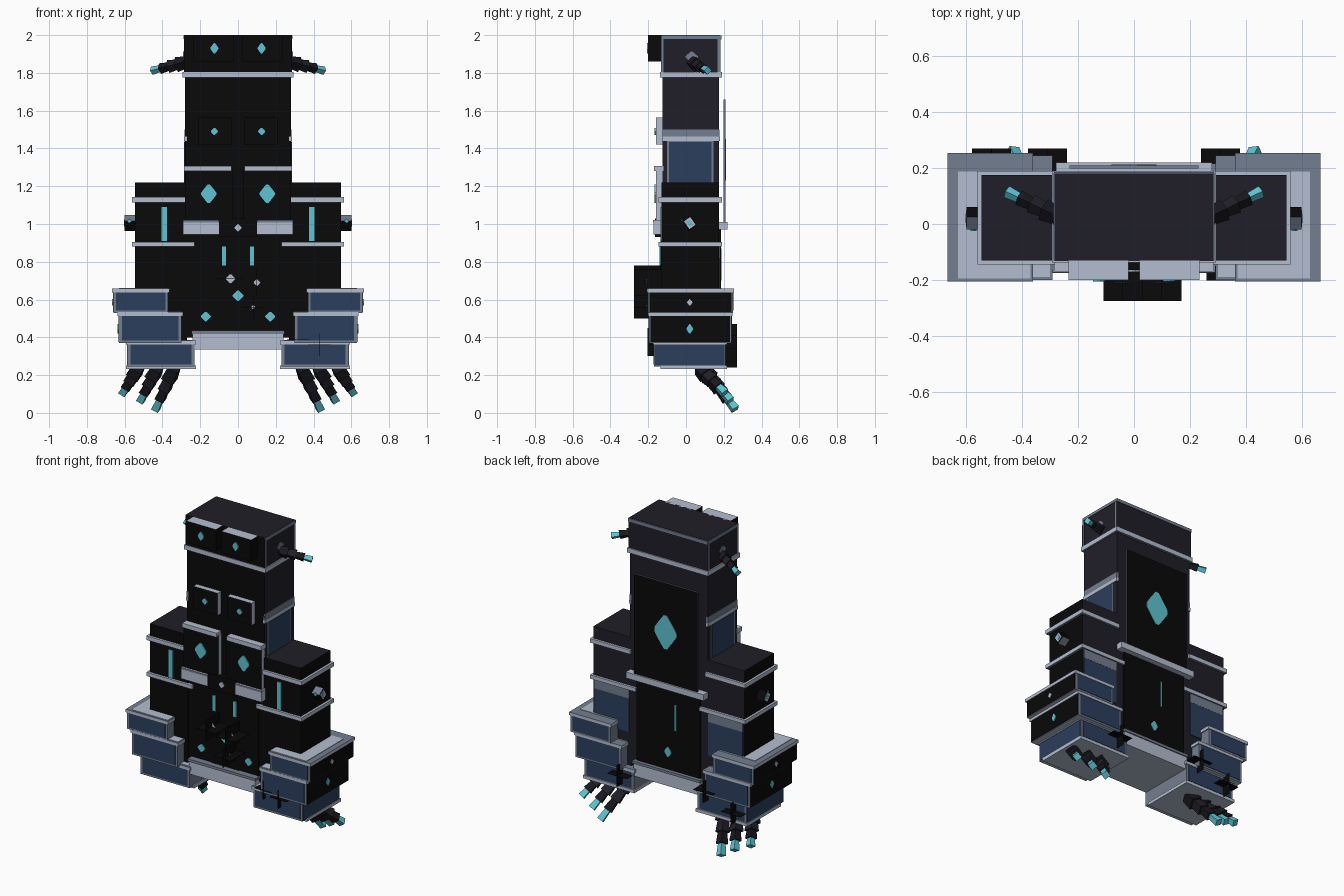
import bpy, bmesh
from mathutils import Vector, Matrix

if "Cube" in bpy.data.objects:
    bpy.data.objects.remove(bpy.data.objects["Cube"])


def lin(c):
    return c / 12.92 if c <= 0.04045 else ((c + 0.055) / 1.055) ** 2.4


MATS = {}
for name, hx in {"black": "090909", "dark_violet": "201E28", "navy": "2B3E5C", "light_grey": "B4BED0",
                 "mid_grey": "747E90", "teal": "5EC5D2", "charcoal": "18171E"}.items():
    m = bpy.data.materials.new(name)
    m.diffuse_color = [lin(int(hx[i:i + 2], 16) / 255) for i in (0, 2, 4)] + [1]
    m.use_nodes = True
    m.node_tree.nodes["Principled BSDF"].inputs["Base Color"].default_value = m.diffuse_color
    MATS[name] = m


def finish(name, bm, mat, rule=None):
    """Make the object; rule maps f/b/s/t/u (front, back, side, top, under) to colours."""
    bmesh.ops.recalc_face_normals(bm, faces=bm.faces)
    names = [mat] + sorted(set((rule or {}).values()) - {mat})
    for f in bm.faces:
        n = f.normal
        if abs(n.z) > 0.7:
            k = "t" if n.z > 0 else "u"
        elif abs(n.x) > 0.7:
            k = "s"
        else:
            k = "f" if n.y < 0 else "b"
        f.material_index = names.index((rule or {}).get(k, mat))
    me = bpy.data.meshes.new(name)
    bm.to_mesh(me)
    bm.free()
    for n in names:
        me.materials.append(MATS[n])
    ob = bpy.data.objects.new(name, me)
    bpy.context.collection.objects.link(ob)
    return ob


def box(name, x, y, z, mat, rule=None):
    bm = bmesh.new()
    bmesh.ops.create_cube(bm, size=1)
    for v in bm.verts:
        v.co = [(a[0] + a[1]) / 2 + c * abs(a[1] - a[0]) for a, c in zip((x, y, z), v.co)]
    return finish(name, bm, mat, rule)


def pair(name, x, y, z, mat, rule=None):
    for s, side in ((1, "right"), (-1, "left")):
        box(f"{name}_{side}", (s * x[0], s * x[1]), y, z, mat, rule)


def gem(name, c, w, h, axis="y", mat="teal", t=0.006):
    """Thin eight-sided diamond plate facing the given axis."""
    bm = bmesh.new()
    pts = [(.15, 1), (.65, .5), (1, .12), (1, -.12), (.65, -.5), (.15, -1)]
    pts += [(-a, -b) for a, b in pts]
    vs = []
    for a, b in pts:
        p = (a * w / 2, -t / 2, b * h / 2) if axis == "y" else (-t / 2, a * w / 2, b * h / 2)
        vs.append(bm.verts.new(Vector(c) + Vector(p)))
    face = bm.faces.new(vs)
    ext = bmesh.ops.extrude_face_region(bm, geom=[face])["geom"]
    d = (0, t, 0) if axis == "y" else (t, 0, 0)
    bmesh.ops.translate(bm, vec=d, verts=[g for g in ext if isinstance(g, bmesh.types.BMVert)])
    finish(name, bm, mat)


def claw(name, a, b, w0, w1):
    """Jointed tapering finger from a to b with a teal tip."""
    a, b = Vector(a), Vector(b)
    d = b - a
    rot = d.to_track_quat("Z", "Y").to_matrix().to_4x4()
    for i in range(4):
        w = w0 + (w1 - w0) * i / 3
        bm = bmesh.new()
        mat = Matrix.Translation(a + d * (i + .5) / 4) @ rot
        bmesh.ops.create_cone(bm, cap_ends=True, segments=4, radius1=w * .6, radius2=w * .75,
                              depth=d.length / 4 * 1.05, matrix=mat)
        finish(f"{name}_joint_{i}", bm, ("charcoal", "dark_violet", "charcoal", "teal")[i])


def cross(name, x, z, y, r):
    """Plus-shaped ornament of two very thin crossing plates."""
    box(name + "_upright", (x - .001, x + .001), y, (z - r, z + r), "black")
    box(name + "_bar", (x - r, x + r), y, (z - .001, z + .001), "black")


# Central tower and head
box("torso", (-.28, .28), (-.125, .175), (.4, 1.79), "black", {"s": "dark_violet", "b": "dark_violet"})
box("head", (-.285, .285), (-.13, .18), (1.8, 2), "black",
    {"t": "dark_violet", "s": "dark_violet", "b": "dark_violet"})
box("head_band", (-.293, .293), (-.137, .19), (1.775, 1.805), "light_grey", {"u": "mid_grey"})
for i, yy in enumerate(((-.132, -.118), (.168, .182))):
    box(f"head_edge_{i}", (-.287, .287), yy, (1.8, 1.995), "mid_grey", {"f": "black", "b": "dark_violet"})
pair("head_rim", (.28, .289), (-.13, .182), (1.98, 1.998), "mid_grey")
box("head_rear_rim", (-.287, .287), (.175, .187), (1.978, 1.998), "mid_grey")
pair("brow_plate", (.02, .235), (-.2, -.12), (1.86, 2), "black", {"t": "light_grey"})
pair("flank_band", (.27, .283), (-.125, .178), (1.45, 1.5), "mid_grey")
pair("flank_lip", (.27, .286), (-.128, .18), (1.44, 1.462), "light_grey")
pair("flank_frame", (.27, .2825), (-.1, .145), (1.22, 1.44), "mid_grey")
pair("flank_panel", (.27, .285), (-.09, .135), (1.22, 1.435), "navy")

# Chest plates
pair("upper_chest_plate", (.035, .21), (-.16, -.12), (1.42, 1.565), "light_grey", {"f": "black"})
pair("chest_plate", (.03, .28), (-.16, -.12), (.95, 1.29), "light_grey", {"f": "black"})
pair("chest_top_ledge", (.035, .285), (-.17, -.12), (1.28, 1.308), "light_grey")
pair("chest_bottom_ledge", (.1, .29), (-.172, -.12), (.945, 1.02), "light_grey")
pair("chest_ledge_edge", (.1, .29), (-.174, -.13), (1.008, 1.02), "mid_grey", {"t": "light_grey"})
box("front_clasp", (-.1, .1), (-.165, -.12), (.93, 1.03), "black")
box("front_panel", (-.1, .1), (-.135, -.12), (.42, .95), "black")
box("front_apron", (-.24, .24), (-.13, -.12), (.43, .95), "black")
box("skirt", (-.24, .24), (-.165, .2), (.335, .43), "light_grey")
box("skirt_lip", (-.245, .245), (-.172, .207), (.418, .435), "mid_grey")

# Back plates
box("back_plate", (-.23, .23), (.199, .21), (1, 1.66), "black", {"s": "mid_grey", "t": "mid_grey"})
box("back_ledge", (-.28, .28), (.17, .22), (.97, 1.01), "light_grey")
box("lower_back_plate", (-.23, .23), (.17, .184), (.43, .97), "black")
gem("back_gem", (0, .21, 1.34), .16, .22)
gem("lower_back_gem", (0, .185, .55), .05, .065)
box("back_slit", (-.06, -.05), (.18, .188), (.7, .87), "teal")

# Arm blocks with bands
pair("arm", (.27, .545), (-.13, .175), (.35, 1.22), "black", {"t": "dark_violet", "b": "dark_violet"})
pair("arm_back_panel", (.285, .535), (.17, .18), (.6, .82), "navy")
pair("arm_back_border", (.285, .535), (.17, .181), (.82, .88), "mid_grey")
pair("arm_upper_band", (.27, .56), (-.145, .19), (1.115, 1.142), "light_grey", {"u": "mid_grey"})
pair("arm_lower_band", (.23, .56), (-.145, .19), (.88, .905), "light_grey", {"u": "mid_grey"})
pair("arm_stripe", (.376, .406), (-.136, -.129), (.91, 1.09), "teal")

# Stepped leg blocks: x range, y range, z range, outer colour
TIERS = [((.37, .66), (-.2, .248), (.53, .65), "black"),
         ((.3, .63), (-.195, .24), (.37, .525), "black"),
         ((.23, .585), (-.17, .21), (.245, .375), "navy")]
for i, (x, y, z, outer) in enumerate(TIERS):
    pair(f"leg_tier_{i}", x, y, z, "mid_grey", {"u": "light_grey"})
    pair(f"leg_tier_lip_{i}", (x[0] - .008, x[1] + .007), (y[0] - .006, y[1] + .006),
         (z[1] - .012, z[1] + .008), "light_grey", {"t": "mid_grey"})
    pair(f"leg_top_{i}", (x[0], x[1] - .03), (y[0] + .005, y[1] - .06),
         (z[1], z[1] + .011), "light_grey")
    pair(f"leg_face_{i}", (x[0] + .015, x[1] - .015), (y[0] - .003, y[1] + .003),
         (z[0] + .012, z[1] - .012), "navy")
    pair(f"leg_side_{i}", (x[1] - .01, x[1] + .003), (y[0] + .006, y[1] - .006),
         (z[0] + .005, z[1] - .012), outer)
pair("leg_sole_lip", (.222, .592), (-.135, .217), (.232, .252), "light_grey")

# Claws, side knobs and mirrored gems
for s, side in ((1, "right"), (-1, "left")):
    for i, (x0, x1, y1, z1) in enumerate(((.34, .435, .26, .02), (.43, .515, .235, .065), (.53, .61, .205, .105))):
        claw(f"toe_{side}_{i}", (s * x0, .09 - .01 * i, .235), (s * x1, y1, z1), .068, .038)
    claw(f"horn_{side}", (s * .28, .03, 1.855), (s * .455, .115, 1.812), .054, .03)
    gem(f"horn_base_{side}", (s * .287, .03, 1.885), .065, .055, "x", "mid_grey")
    for part, size, mat in (("knob", (.035, .027, .032), "black"), ("knob_plate", (.037, .02, .025), "light_grey"),
                            ("knob_core", (.039, .011, .014), "teal")):
        a, b, c = size
        knob = box(f"{part}_{side}", (-a, a), (-b, b), (-c, c), mat, {"t": "mid_grey", "u": "mid_grey"})
        knob.location = (s * .565, .02, 1.005)
        knob.rotation_euler = (.6, 0, 0)
    gem(f"knob_gem_{side}", (s * .575, -.022, 1.015), .022, .022)
    gem(f"eye_{side}", (s * .125, -.203, 1.93), .042, .056)
    gem(f"lower_eye_{side}", (s * .125, -.163, 1.49), .038, .038)
    gem(f"chest_gem_{side}", (s * .155, -.163, 1.16), .08, .1)
    gem(f"apron_gem_{side}", (s * .17, -.133, .51), .052, .05)
    box(f"front_slit_{side}", (s * .064, s * .086), (-.141, -.133), (.78, .88), "teal")
    gem(f"leg_star_{side}", (s * .664, .02, .585), .028, .034, "x", "light_grey")
    gem(f"leg_gem_{side}", (s * .634, .02, .445), .034, .05, "x")
gem("front_gem", (0, -.138, .62), .058, .055)
gem("front_star", (0, -.168, .98), .038, .038, "y", "light_grey")

# Crossing-plate ornaments
for i, (x, z, r) in enumerate(((-.04, .71, .07), (.1, .69, .07), (.08, .56, .06))):
    cross(f"front_cross_{i}", x, z, (-.275, -.13), r)
    w = .052 - .014 * i
    gem(f"cross_star_{i}", (x, -.21, z), w, w, "y", "light_grey", .002)
for i, (x, z) in enumerate(((-.31, .40), (-.51, .31), (.31, .34))):
    cross(f"rear_cross_{i}", x, z, (.18, .27), .07)
for i, (x, z) in enumerate(((.32, .39), (.43, .36))):
    cross(f"leg_cross_{i}", x, z, (-.203, -.15), .06)
